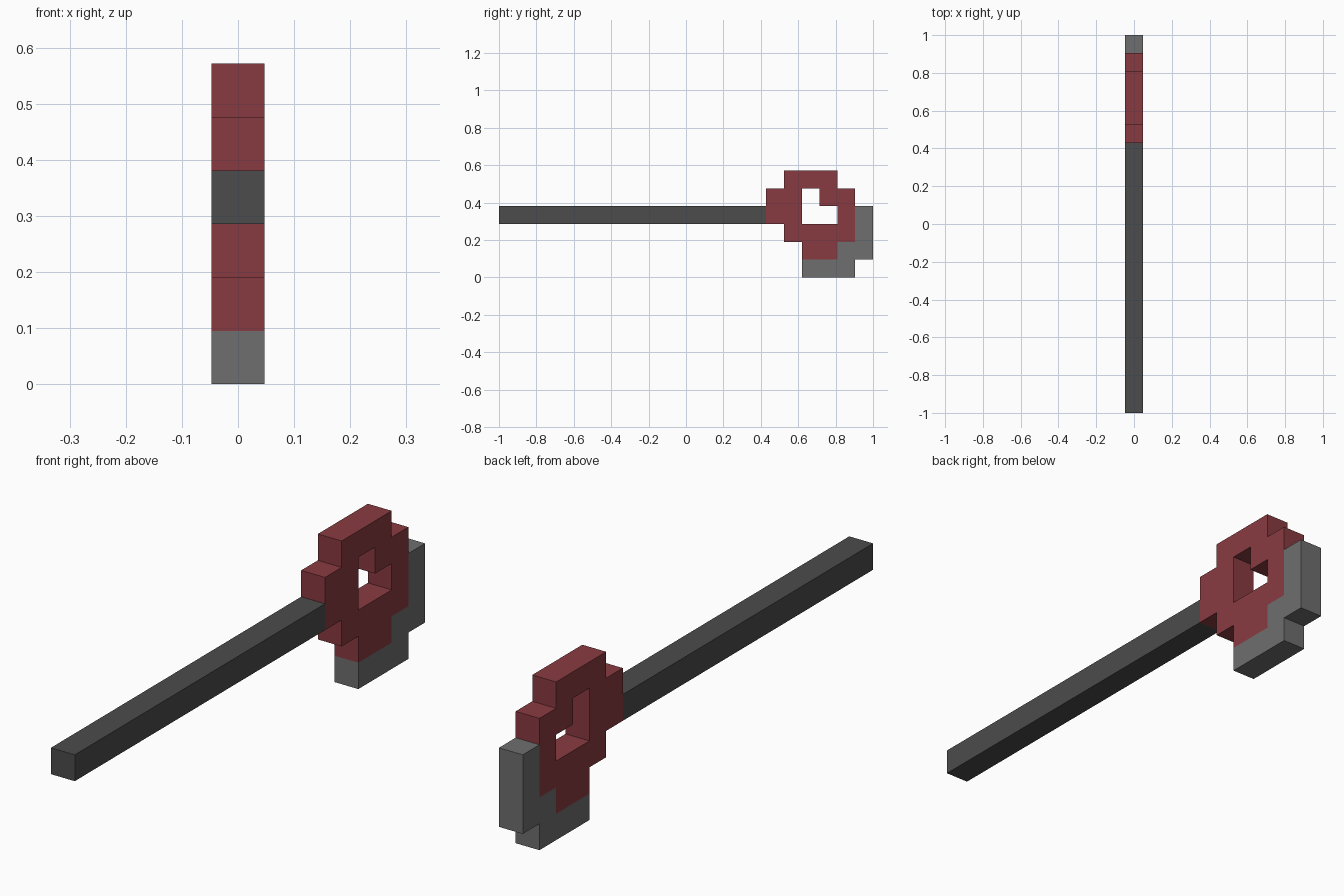
import bpy
import bmesh

cube = bpy.data.objects.get("Cube")
if cube:
    bpy.data.objects.remove(cube, do_unlink=True)

U = 2 / 21  # one block of the stepped silhouette


def make_material(name, rgb):
    mat = bpy.data.materials.new(name)
    mat.use_nodes = True
    color = (*rgb, 1.0)
    mat.diffuse_color = color
    bsdf = next(n for n in mat.node_tree.nodes if n.type == 'BSDF_PRINCIPLED')
    bsdf.inputs["Base Color"].default_value = color
    bsdf.inputs["Roughness"].default_value = 0.8
    return mat


def make_part(name, runs, mat):
    """Extrude block runs (row, first column, end column) across the thickness."""
    bm = bmesh.new()
    for row, start, end in runs:
        for col in range(start, end):
            corners = [(col, row), (col + 1, row), (col + 1, row + 1), (col, row + 1)]
            bm.faces.new([bm.verts.new((-U / 2, c * U - 1, r * U)) for c, r in corners])
    bmesh.ops.remove_doubles(bm, verts=bm.verts[:], dist=U * 0.01)
    side = bmesh.ops.extrude_face_region(bm, geom=bm.faces[:], use_keep_orig=True)
    moved = [g for g in side["geom"] if isinstance(g, bmesh.types.BMVert)]
    bmesh.ops.translate(bm, verts=moved, vec=(U, 0, 0))
    # Merge flat neighbouring faces, then orient outward
    bmesh.ops.dissolve_limit(bm, angle_limit=0.01, verts=bm.verts[:], edges=bm.edges[:])
    bmesh.ops.recalc_face_normals(bm, faces=bm.faces[:])
    mesh = bpy.data.meshes.new(name)
    bm.to_mesh(mesh)
    bm.free()
    mesh.materials.append(mat)
    obj = bpy.data.objects.new(name, mesh)
    bpy.context.collection.objects.link(obj)
    return obj


dark = make_material("dark grey", (0.072, 0.072, 0.072))
red = make_material("dull red", (0.250, 0.043, 0.053))
grey = make_material("mid grey", (0.158, 0.158, 0.158))

# Long square shaft
make_part("handle", [(3, 0, 15)], dark)

# Stepped ring with an L-shaped opening
make_part("head_ring", [
    (5, 16, 19),
    (4, 15, 17), (4, 18, 20),
    (3, 15, 17), (3, 19, 20),
    (2, 16, 20),
    (1, 17, 19),
], red)

# Stepped rim wrapping the lower back corner of the ring
make_part("blade_edge", [(3, 20, 21), (2, 20, 21), (1, 19, 21), (0, 17, 20)], grey)
